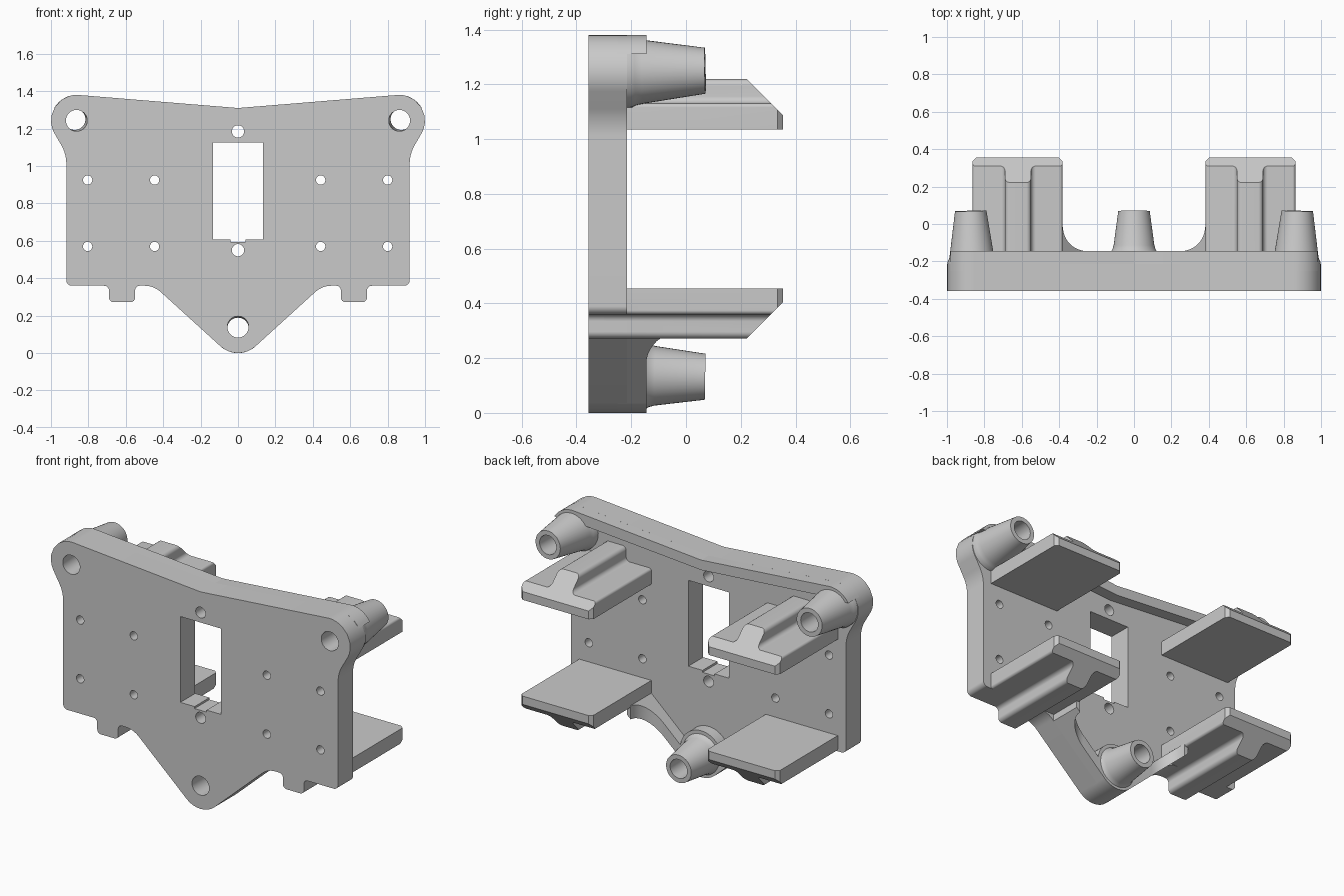
import bpy
import bmesh
from math import sin, cos, pi, radians, sqrt
from mathutils import Vector, Matrix

if "Cube" in bpy.data.objects:
    bpy.data.objects.remove(bpy.data.objects["Cube"], do_unlink=True)

grey = bpy.data.materials.new("plain_grey")
grey.use_nodes = True
grey.diffuse_color = (0.59, 0.59, 0.59, 1)
grey.node_tree.nodes["Principled BSDF"].inputs["Base Color"].default_value = (0.59, 0.59, 0.59, 1)

FRONT, BACK, RIM = -0.357, -0.215, -0.145


def loft(bm, rings):
    """Skin a stack of equal rings and cap both ends."""
    rows = [[bm.verts.new(p) for p in ring] for ring in rings]
    n = len(rows[0])
    for a, b in zip(rows, rows[1:]):
        for i in range(n):
            bm.faces.new((a[i], a[(i + 1) % n], b[(i + 1) % n], b[i]))
    bm.faces.new(rows[0])
    bm.faces.new(rows[-1])


def finish(name, bm):
    bmesh.ops.recalc_face_normals(bm, faces=bm.faces[:])
    mesh = bpy.data.meshes.new(name)
    bm.to_mesh(mesh)
    bm.free()
    mesh.materials.append(grey)
    obj = bpy.data.objects.new(name, mesh)
    bpy.context.collection.objects.link(obj)
    return obj


def prism(bm, outline, y0, y1):
    loft(bm, [[(x, y, z) for x, z in outline] for y in (y0, y1)])


def rounded(corners, steps=10):
    """Polygon from (x, z, radius) corners, each filleted."""
    out = []
    for i, (x, z, r) in enumerate(corners):
        p = Vector((x, z))
        if r == 0:
            out.append((x, z))
            continue
        a = (Vector(corners[i - 1][:2]) - p).normalized()
        b = (Vector(corners[(i + 1) % len(corners)][:2]) - p).normalized()
        half = a.angle(b) / 2
        mid = p + (a + b).normalized() * (r / sin(half))
        t = r * cos(half) / sin(half)
        start, end = p + a * t - mid, p + b * t - mid
        for k in range(steps + 1):
            spoke = start.lerp(end, k / steps).normalized() * r
            out.append(tuple(mid + spoke))
    return out


def lathe(bm, start, end, profile, n=40):
    """Revolve (y, radius) pairs about the sloping axis start-end."""
    start, end = Vector(start), Vector(end)
    axis = end - start
    rot = axis.to_track_quat('Z', 'Y').to_matrix()
    rings = []
    for y, r in profile:
        c = start + axis * ((y - start.y) / axis.y)
        rings.append([c + rot @ Vector((r * cos(2 * pi * k / n), r * sin(2 * pi * k / n), 0)) for k in range(n)])
    loft(bm, rings)


def cut(obj, cutter):
    mod = obj.modifiers.new("cut", 'BOOLEAN')
    mod.operation, mod.solver, mod.object = 'DIFFERENCE', 'EXACT', cutter
    dg = bpy.context.evaluated_depsgraph_get()
    mesh = bpy.data.meshes.new_from_object(obj.evaluated_get(dg))
    obj.modifiers.clear()
    obj.data = mesh


# Back plate with ears, tabs and a pointed foot
right = [(0, -0.049, 0.14), (0.45, 0.36, 0.13), (0.55, 0.36, 0.025), (0.55, 0.272, 0.025),
         (0.69, 0.272, 0.025), (0.69, 0.36, 0.025), (0.918, 0.36, 0.03), (0.918, 1.065, 0.2),
         (1.112, 1.401, 0.137), (0, 1.31, 0)]
left = [(-x, z, r) for x, z, r in reversed(right) if x > 0]
bm = bmesh.new()
prism(bm, rounded(right + left), FRONT, BACK)
plate = finish("back_plate", bm)

# Cutters: post bores, screw holes, central window
axes = {"right_post": ((-0.863, FRONT, 1.243), (-0.873, 0.07, 1.25)),
        "left_post": ((0.863, FRONT, 1.243), (0.873, 0.07, 1.25)),
        "foot_post": ((0, FRONT, 0.14), (0, 0.07, 0.132))}
bm = bmesh.new()
for a, b in axes.values():
    lathe(bm, a, b, [(-0.6, 0.057), (0.3, 0.057)])
bores = finish("bore_cutter", bm)
bm = bmesh.new()
screws = [(x, z, 0.025) for x in (-0.804, -0.446, 0.442, 0.8) for z in (0.57, 0.925)]
for x, z, r in screws + [(0, 0.55, 0.033), (0, 1.185, 0.033)]:
    lathe(bm, (x, -0.6, z), (x, 0, z), [(-0.6, r), (0, r)], 24)
prism(bm, [(-0.135, 1.125), (-0.135, 0.607), (-0.04, 0.607), (-0.04, 0.595),
           (0.04, 0.595), (0.04, 0.607), (0.135, 0.607), (0.135, 1.125)], -0.6, 0)
openings = finish("opening_cutter", bm)
cut(plate, bores)
cut(plate, openings)
parts = [plate]

# Tapered hollow posts
for name, (a, b) in axes.items():
    bm = bmesh.new()
    flare = [(-0.3, 0.13), (-0.2, 0.13), (-0.185, 0.122), (-0.16, 0.117)]
    if name == "foot_post":
        flare = [(-0.2, 0.125), (-0.15, 0.125), (-0.135, 0.115), (-0.115, 0.109)]
    lathe(bm, a, b, flare + [(0.07, 0.084)])
    parts.append(finish(name, bm))
    cut(parts[-1], bores)

# Thick pad under the foot post
bm = bmesh.new()
lathe(bm, (0, -0.25, 0.14), (0, RIM, 0.14), [(-0.25, 0.14), (RIM, 0.14)], 64)
parts.append(finish("foot_pad", bm))
cut(parts[-1], bores)

for side, s in (("left", 1), ("right", -1)):
    # Raised rim along the top edge
    arc = [(0.863 + 0.137 * cos(radians(t)), 1.243 + 0.137 * sin(radians(t))) for t in range(94, 29, -8)]
    strip = [(0, 1.31)] + arc + [(0.86, 1.315), (0, 1.25)]
    bm = bmesh.new()
    prism(bm, [(s * x, z) for x, z in strip], -0.25, RIM)
    parts.append(finish(side + "_top_rim", bm))

    # Raised rim along the foot, curving up into the shelf
    bm = bmesh.new()
    rings = []
    for x in [0.094] + [0.25 + 0.13 * sin(k * pi / 20) for k in range(11)] + [0.405]:
        dx = min(max(x - 0.25, 0), 0.13)
        top = -0.015 - sqrt(max(0, 0.13 ** 2 - dx ** 2))
        z = -0.049 + 0.909 * x
        rings.append([(s * x, -0.25, z), (s * x, top, z), (s * x, top, z + 0.08), (s * x, -0.25, z + 0.08)])
    loft(bm, rings)
    parts.append(finish(side + "_foot_rim", bm))

    # Ribbed shelves with a sloped end, mirrored top to bottom
    section = rounded([(0.382, 0.455, 0), (0.863, 0.455, 0), (0.863, 0.36, 0.015), (0.69, 0.36, 0.025),
                       (0.69, 0.272, 0.025), (0.55, 0.272, 0.025), (0.55, 0.36, 0.025), (0.382, 0.36, 0.015)], 6)
    for level, flip in (("lower", False), ("upper", True)):
        bm = bmesh.new()
        prism(bm, section, -0.3, 0.355)
        for co, no in (((0, 0.22, 0.27), (0, 1, -1)),
                       ((0.843, 0.355, 0), (1, 1, 0)), ((0.402, 0.355, 0), (-1, 1, 0))):
            bmesh.ops.bisect_plane(bm, geom=bm.verts[:] + bm.edges[:] + bm.faces[:],
                                   plane_co=co, plane_no=no, clear_outer=True)
            bmesh.ops.holes_fill(bm, edges=[e for e in bm.edges if e.is_boundary], sides=0)
        m = Matrix.Diagonal((s, 1, -1 if flip else 1, 1))
        if flip:
            m = Matrix.Translation((0, 0, 1.491)) @ m
        bmesh.ops.transform(bm, matrix=m, verts=bm.verts[:])
        parts.append(finish(f"{side}_{level}_shelf", bm))

for helper in (bores, openings):
    bpy.data.objects.remove(helper, do_unlink=True)

# Smooth curves, sharp edges
bpy.ops.object.select_all(action='DESELECT')
for obj in parts:
    obj.select_set(True)
bpy.context.view_layer.objects.active = plate
bpy.ops.object.shade_smooth_by_angle(angle=radians(30))
